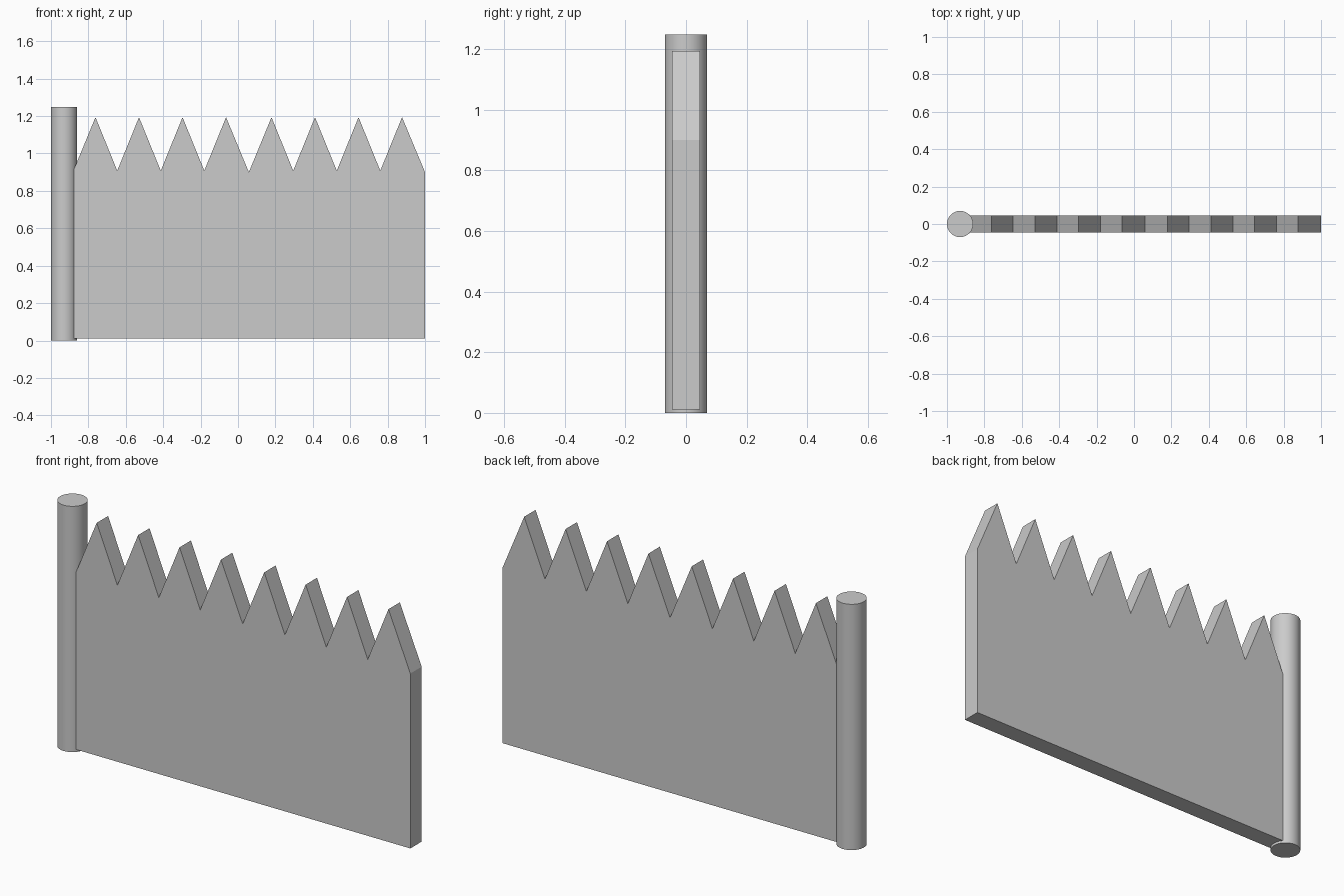
import bpy, bmesh

if "Cube" in bpy.data.objects:
    bpy.data.objects.remove(bpy.data.objects["Cube"])

# Round post at the left end
bpy.ops.mesh.primitive_cylinder_add(vertices=48, radius=0.07, depth=1.248,
                                    location=(-0.93, 0, 0.624))
post = bpy.context.object
post.name = "fence_post"
bpy.ops.object.shade_smooth_by_angle()

# Saw-tooth profile: two groups of four pointed pickets
bottom, peak, valley, centre_valley = 0.012, 1.194, 0.908, 0.90
half_thick, pitch = 0.0455, 0.2327
left, right = -0.88, 1.0
profile = [(right, bottom), (left, bottom), (left, 0.908)]
for first, end in ((-0.762, (0.058, centre_valley)), (0.179, (right, centre_valley))):
    for i in range(4):
        x = first + i * pitch
        profile.append((x, peak))
        profile.append((x + pitch / 2, valley) if i < 3 else end)

# Panel extruded from the profile
bm = bmesh.new()
face = bm.faces.new([bm.verts.new((x, -half_thick, z)) for x, z in profile])
out = bmesh.ops.extrude_face_region(bm, geom=[face], use_keep_orig=True)
new_verts = [g for g in out["geom"] if isinstance(g, bmesh.types.BMVert)]
bmesh.ops.translate(bm, verts=new_verts, vec=(0, 2 * half_thick, 0))
bmesh.ops.recalc_face_normals(bm, faces=bm.faces)
mesh = bpy.data.meshes.new("picket_panel")
bm.to_mesh(mesh)
bm.free()
panel = bpy.data.objects.new("picket_panel", mesh)
bpy.context.collection.objects.link(panel)
